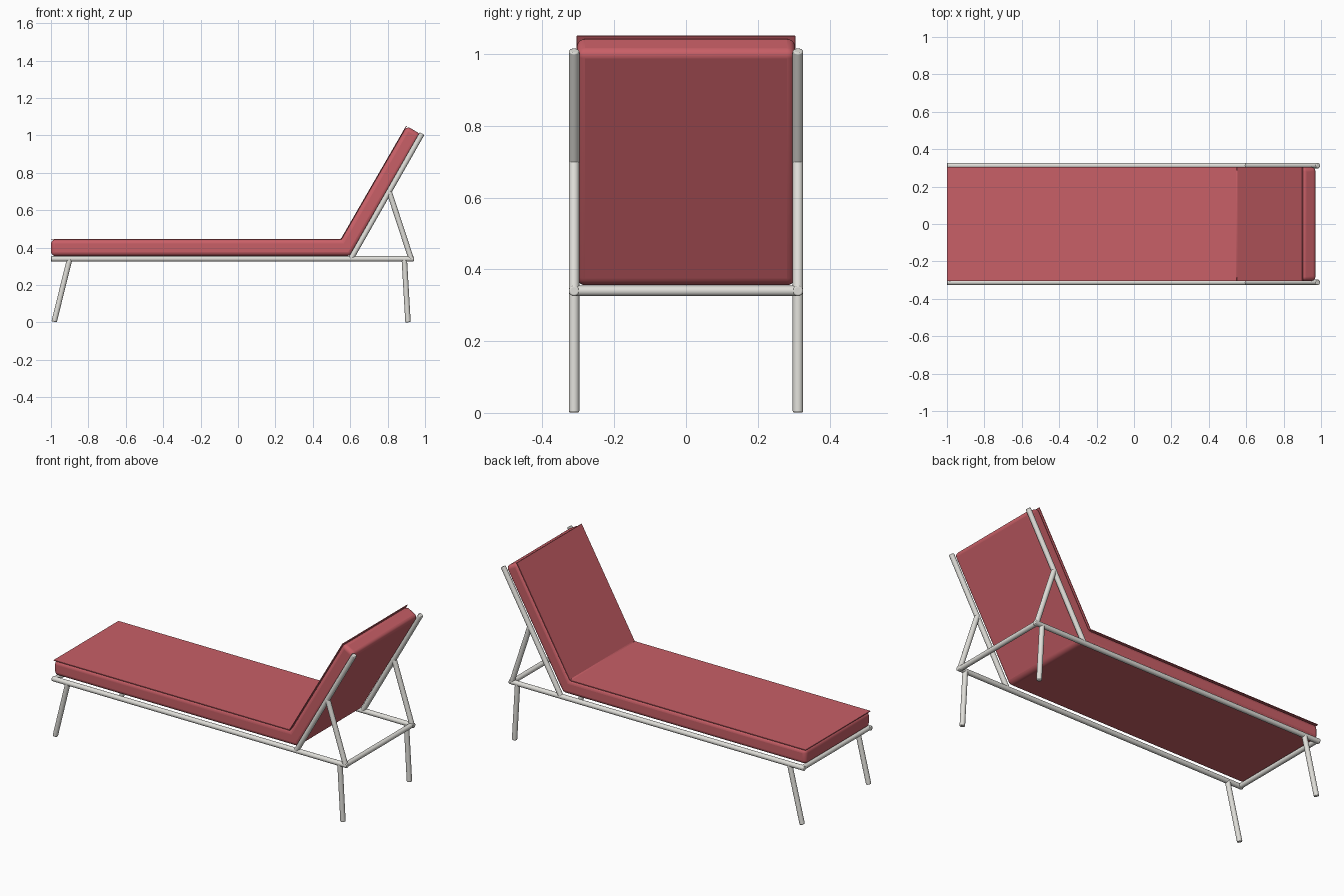
import bpy, bmesh, math
from mathutils import Vector

if "Cube" in bpy.data.objects:
    bpy.data.objects.remove(bpy.data.objects["Cube"])

R = 0.0145     # tube radius
Y = 0.312      # tube centre line, each side
ZR = 0.34      # rail height


def material(name, col):
    m = bpy.data.materials.new(name)
    m.diffuse_color = (*col, 1)
    m.use_nodes = True
    m.node_tree.nodes["Principled BSDF"].inputs["Base Color"].default_value = m.diffuse_color
    return m


red = material("red_fabric", (0.58, 0.115, 0.135))
metal = material("pale_metal", (0.74, 0.73, 0.69))


def finish(ob, mat, bevel, segments):
    ob.data.materials.append(mat)
    b = ob.modifiers.new("round", 'BEVEL')
    b.width, b.segments = bevel, segments
    b.limit_method, b.angle_limit = 'ANGLE', math.radians(40)
    bpy.ops.object.select_all(action='DESELECT')
    ob.select_set(True)
    bpy.context.view_layer.objects.active = ob
    bpy.ops.object.shade_smooth_by_angle(angle=math.radians(35))


def tube(name, a, b):
    a, b = Vector(a), Vector(b)
    d = b - a
    bpy.ops.mesh.primitive_cylinder_add(vertices=20, radius=R, depth=d.length, location=(a + b) / 2)
    ob = bpy.context.object
    ob.name = name
    ob.rotation_euler = d.to_track_quat('Z', 'Y').to_euler()
    finish(ob, metal, 0.004, 2)


def extrude_profile(name, pts, half, bevel, segments):
    bm = bmesh.new()
    face = bm.faces.new([bm.verts.new((x, -half, z)) for x, z in pts])
    new = bmesh.ops.extrude_face_region(bm, geom=[face])["geom"]
    bmesh.ops.translate(bm, vec=(0, 2 * half, 0),
                        verts=[v for v in new if isinstance(v, bmesh.types.BMVert)])
    bmesh.ops.recalc_face_normals(bm, faces=bm.faces)
    me = bpy.data.meshes.new(name)
    bm.to_mesh(me)
    bm.free()
    ob = bpy.data.objects.new(name, me)
    bpy.context.collection.objects.link(ob)
    finish(ob, red, bevel, segments)


# L-shaped band hanging a given thickness below the lounging surface, back at 60 degrees
def l_band(drop, thick):
    def line(t):
        bend = 0.55 + t * math.tan(math.radians(30))
        return [(-1, 0.447 - t), (bend, 0.447 - t),
                (0.899 + t * math.sin(math.radians(60)), 1.052 - t * 0.5)]
    return line(drop) + line(drop + thick)[::-1]


# Cushion and its crisp top panel
extrude_profile("cushion", l_band(0.004, 0.087), 0.304, 0.022, 5)
extrude_profile("cushion_top_panel", l_band(0, 0.0045), 0.305, 0.001, 1)

# Side frames
for side, s in (("right", -1), ("left", 1)):
    y = s * Y
    tube(side + "_rail", (-1, y, ZR), (0.94, y, ZR))
    tube(side + "_back_post", (0.603, y, ZR), (0.984, y, 1.01))
    tube(side + "_back_strut", (0.808, y, 0.7), (0.926, y, ZR))
    tube(side + "_front_leg", (-0.9, y, ZR), (-0.983, y, 0.004))
    tube(side + "_rear_leg", (0.889, y, ZR), (0.909, y, 0.001))

# Cross bars
tube("front_cross_bar", (-0.985, -Y, ZR), (-0.985, Y, ZR))
tube("rear_cross_bar", (0.925, -Y, ZR), (0.925, Y, ZR))
